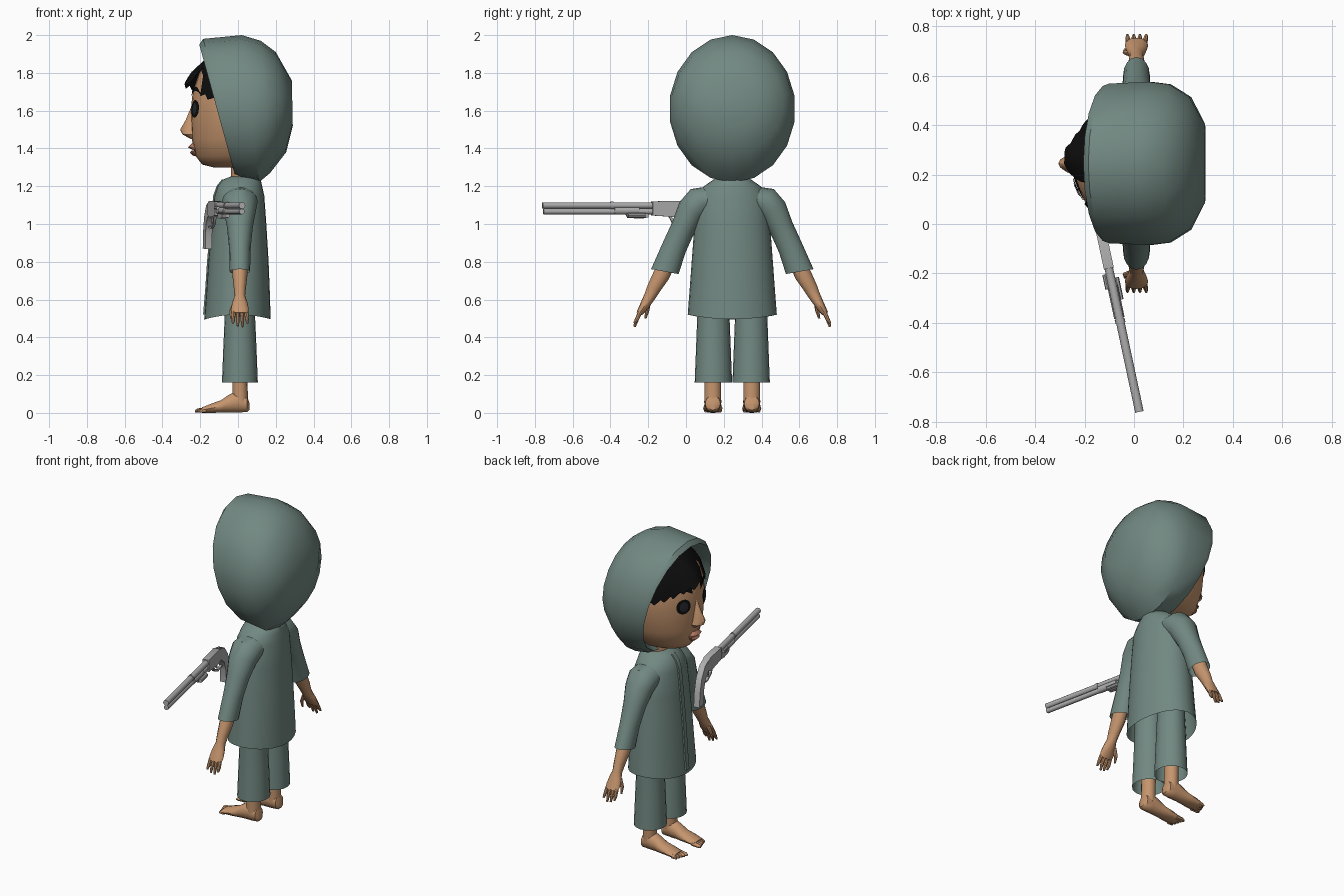
import bpy, bmesh, math
from mathutils import Vector as V

if "Cube" in bpy.data.objects:
    bpy.data.objects.remove(bpy.data.objects["Cube"])

CY = 0.245  # body centre line; the figure looks toward -x


def material(name, rgb):
    m = bpy.data.materials.new(name)
    m.diffuse_color = (*rgb, 1)
    m.use_nodes = True
    m.node_tree.nodes["Principled BSDF"].inputs["Base Color"].default_value = m.diffuse_color
    return m


CLOTH = material("grey green cloth", (0.17, 0.25, 0.225))
SKIN = material("tan skin", (0.56, 0.30, 0.155))
LIP = material("lip", (0.42, 0.18, 0.11))
HAIR = material("black hair", (0.004, 0.004, 0.004))
IRIS = material("dark iris", (0.018, 0.022, 0.028))
METAL = material("grey metal", (0.42, 0.42, 0.42))


def make(name, verts, faces, mat, angle=40):
    me = bpy.data.meshes.new(name)
    me.from_pydata([tuple(v) for v in verts], [], faces)
    bm = bmesh.new()
    bm.from_mesh(me)
    bmesh.ops.recalc_face_normals(bm, faces=bm.faces)
    bm.to_mesh(me)
    bm.free()
    me.materials.append(mat)
    ob = bpy.data.objects.new(name, me)
    bpy.context.collection.objects.link(ob)
    bpy.ops.object.select_all(action='DESELECT')
    ob.select_set(True)
    bpy.context.view_layer.objects.active = ob
    bpy.ops.object.shade_smooth_by_angle(angle=math.radians(angle))
    return ob


def grid(name, rows, mat, caps=(), closed=True, angle=40):
    """Skin a list of point rows; caps close the first (0) or last (1) row."""
    n, m = len(rows[0]), len(rows)
    faces = [(r * n + i, r * n + (i + 1) % n, (r + 1) * n + (i + 1) % n, (r + 1) * n + i)
             for r in range(m - 1) for i in range(n if closed else n - 1)]
    if 0 in caps:
        faces.append(tuple(range(n)))
    if 1 in caps:
        faces.append(tuple(range((m - 1) * n, m * n)))
    return make(name, [p for row in rows for p in row], faces, mat, angle)


def loft(name, rings, mat, n=16, caps=(0, 1), angle=40):
    """Rings are (centre, axis u, axis v) ellipses."""
    rows = []
    for c, u, v in rings:
        ts = [2 * math.pi * i / n for i in range(n)]
        rows.append([V(c) + V(u) * math.cos(t) + V(v) * math.sin(t) for t in ts])
    return grid(name, rows, mat, caps, True, angle)


def flat_rings(data, y=CY):
    """Horizontal rings from (x, z, rx, ry)."""
    return [((x, y, z), (rx, 0, 0), (0, ry, 0)) for x, z, rx, ry in data]


# ---- hood: tilted rings from inside the opening round to the back
hood = [(-0.02, 1.88, 0.05, 1.32, 0.27), (-0.165, 1.93, 0.0, 1.27, 0.295),
        (-0.205, 1.95, -0.015, 1.255, 0.318), (-0.185, 1.98, 0.02, 1.235, 0.328),
        (0.02, 2.0, 0.11, 1.22, 0.335), (0.12, 1.97, 0.17, 1.27, 0.325),
        (0.2, 1.91, 0.255, 1.38, 0.272), (0.285, 1.76, 0.29, 1.52, 0.16)]
loft("hood", [(((a + c) / 2, CY, (b + d) / 2), ((a - c) / 2, 0, (b - d) / 2), (0, w, 0))
              for a, b, c, d, w in hood], CLOTH, 18, (1,), 35)

# ---- head: z, front reach, back reach, half width
HEAD = [(1.30, .13, .02, .06), (1.315, .19, .08, .13), (1.36, .225, .13, .18),
        (1.45, .245, .18, .225), (1.6, .25, .22, .25), (1.7, .24, .22, .25),
        (1.8, .205, .2, .225), (1.9, .12, .15, .15), (1.95, .03, .06, .05)]


def on_head(a, z, off=0.0):
    """Point on the head at angle a from straight ahead."""
    z = min(max(z, 1.30), 1.95)
    for p, q in zip(HEAD, HEAD[1:]):
        if z <= q[0]:
            break
    f, b, w = (p[k] + (q[k] - p[k]) * (z - p[0]) / (q[0] - p[0]) for k in (1, 2, 3))
    reach = f if math.cos(a) > 0 else b
    return V((-(reach + off) * math.cos(a), CY + (w + off) * math.sin(a), z))


ring = [2 * math.pi * i / 28 for i in range(28)]
grid("head", [[on_head(a, h[0]) for a in ring] for h in HEAD], SKIN, (0, 1))
loft("neck", flat_rings([(0.03, 1.18, .07, .08), (0.03, 1.36, .065, .075)]), SKIN)
loft("nose", flat_rings([(-.24, 1.62, .008, .012), (-.245, 1.55, .032, .024),
                         (-.248, 1.50, .058, .033), (-.245, 1.475, .05, .042),
                         (-.235, 1.45, .015, .025)]), SKIN, 12)
loft("upper_lip", flat_rings([(-.235, 1.425, .012, .025), (-.235, 1.405, .03, .05),
                              (-.23, 1.393, .012, .055)]), LIP, 12)
loft("lower_lip", flat_rings([(-.23, 1.39, .015, .05), (-.23, 1.377, .025, .04),
                              (-.225, 1.36, .01, .02)]), LIP, 12)


def disc(name, a0, z0, da, dz, off, mat):
    rows = [[on_head(a0 + k * da * math.cos(t), z0 + k * dz * math.sin(t), off) for t in ring]
            for k in (0.02, 0.6, 1)]
    grid(name, rows, mat, (0,))


for s, side in ((1, "right"), (-1, "left")):
    disc(side + "_eye", s * .43, 1.61, .19, .046, .005, HAIR)
    disc(side + "_iris", s * .43, 1.61, .11, .032, .008, IRIS)
    # eyebrow: thin arched strip
    cols = [k / 8 for k in range(9)]
    grid(side + "_eyebrow",
         [[on_head(s * (.16 + .55 * k), 1.675 + .03 * math.sin(math.pi * k) + h * (1.1 - k), .008)
           for k in cols] for h in (0, .032)], HAIR, (), False)


# ---- hair: shell over the head with a ragged fringe parted on one side
def hair_edge(i, a):
    if abs(a) > 1.5:
        return 1.38
    jag = (0, .022, .01)[i % 3]
    if -.62 < a < -.22:
        return 1.82 - .3 * abs(a + .42) + jag
    return 1.735 - .085 * min(abs(a), 1.3) + jag


angles = [-math.pi + 2 * math.pi * i / 84 for i in range(84)]
rows = []
for k in range(8):
    t, row = k / 7, []
    for i, a in enumerate(angles):
        flare = .045 * math.exp(-(a - .08) ** 2 / .08) * t
        row.append(on_head(a, 1.94 + (hair_edge(i, a) - 1.94) * t, .014 + flare))
    rows.append(row)
grid("hair", rows, HAIR, (0,))

# ---- tunic body with a curved hem, and front placket
TUNIC = [(.03, 1.255, .06, .07), (.02, 1.235, .10, .10), (.01, 1.20, .118, .15),
         (.007, 1.15, .132, .185), (.005, 1.0, .145, .20), (.002, .8, .16, .215),
         (0, .65, .168, .226), (-.003, .52, .176, .236)]
tunic = loft("tunic", flat_rings(TUNIC), CLOTH, 28, (0,))
for v in tunic.data.vertices:
    if v.co.z < .53:
        v.co.z -= .025 * (v.co.x / .176) ** 2
grid("placket", [[(x - rx - d, CY + y, z) for y, d in ((-.018, -.004), (-.015, .006), (.015, .006), (.018, -.004))]
                 for x, z, rx, ry in TUNIC[1:]], CLOTH, (), False)

for s, side in ((1, "right"), (-1, "left")):
    def Y(o):
        return CY + s * o

    # sleeve, open at the cuff
    sleeve = [(.10, 1.13, .09, .02, .07), (.165, 1.12, .095, .055, .065), (.215, 1.07, .085, .065, .045),
              (.26, .98, .068, .058, .03), (.31, .87, .057, .062, .022), (.357, .748, .054, .073, .013)]
    loft(side + "_sleeve", [((.01, Y(o), z), (rx, 0, 0), (0, s * u, w)) for o, z, rx, u, w in sleeve],
         CLOTH, 16, (0,))
    # forearm and palm
    arm = [(.335, .82, .04, .04), (.375, .73, .04, .04), (.415, .66, .032, .033), (.435, .62, .028, .028),
           (.455, .585, .04, .024), (.475, .55, .047, .02), (.492, .525, .044, .015)]
    loft(side + "_forearm", [((.01, Y(o), z), (rx, 0, 0), (0, s * ry, ry * .5)) for o, z, rx, ry in arm], SKIN, 12)
    # fingers and thumb
    for i, tip in enumerate((.475, .46, .455, .475)):
        x = .01 + (i - 1.5) * .022
        loft(f"{side}_finger_{i + 1}",
             [((x, Y(.487), .535), (.011, 0, 0), (0, s * .011, .005)),
              ((x * 1.1, Y(.505), .495), (.010, 0, 0), (0, s * .010, .004)),
              ((x * 1.15, Y(.518), tip), (.006, 0, 0), (0, s * .006, .002))], SKIN, 8)
    loft(side + "_thumb", [((-.015, Y(.445), .585), (.014, 0, 0), (0, .014, 0)),
                           ((-.035, Y(.45), .54), (.011, 0, 0), (0, .011, 0)),
                           ((-.036, Y(.46), .50), (.006, 0, 0), (0, .006, 0))], SKIN, 8)
    # trouser leg, open at the bottom
    loft(side + "_trouser_leg", flat_rings([(.01, .72, .08, .085), (.01, .52, .08, .085),
                                            (.01, .34, .088, .092), (.01, .16, .095, .099)], Y(.1)),
         CLOTH, 20, (0,))
    # ankle, foot, toes
    loft(side + "_ankle", flat_rings([(.01, .32, .045, .05), (.01, .16, .04, .045), (.012, .05, .042, .045)], Y(.103)),
         SKIN, 14)
    foot = [(.06, .035, .022, .02), (.048, .048, .04, .044), (.0, .06, .046, .06), (-.05, .048, .044, .048),
            (-.09, .034, .047, .034), (-.14, .025, .051, .025), (-.19, .015, .048, .015)]
    loft(side + "_foot", [((x, Y(.103), z), (0, hw, 0), (0, 0, hh)) for x, z, hw, hh in foot], SKIN, 14)
    for i in range(5):
        y, tip, r = Y(.067 + i * .0185), -.228 + i * .006, .013 - i * .001
        loft(f"{side}_toe_{i + 1}", [((-.17, y, .016), (0, r, 0), (0, 0, .015)),
                                     ((tip + .012, y, .012), (0, r, 0), (0, 0, .011)),
                                     ((tip, y, .009), (0, r * .6, 0), (0, 0, .006))], SKIN, 8)


# ---- rifle: laid along a slanted line, positioned by y
def G(y, z, side=0.0):
    return V((-.14 - .213 * y + side, y + side * .2, z))


def rod(name, y0, y1, z, r, side=0.0, n=12):
    loft(name, [(G(y, z, side), (r, r * .21, 0), (0, 0, r)) for y in (y0, y1)], METAL, n)


def block(name, outline, half):
    """Flat outline of (y, z) points extruded sideways."""
    grid(name, [[G(y, z, w) for y, z in outline] for w in (-half, half)], METAL, (0, 1))


rod("barrel", -.76, -.15, 1.098, .017)
rod("magazine_tube", -.755, -.17, 1.066, .015)
rod("barrel_band", -.40, -.385, 1.098, .02)
rod("fore_grip", -.38, -.25, 1.07, .021)
rod("side_bolt", -.26, -.20, 1.085, .009, -.022, 8)
rod("side_knob", -.31, -.22, 1.045, .012, .02, 8)
block("receiver", [(-.18, 1.12), (-.02, 1.122), (.02, 1.10), (.02, 1.055), (-.03, 1.035), (-.18, 1.045)], .02)
block("under_lug", [(-.32, 1.055), (-.2, 1.055), (-.2, 1.035), (-.24, 1.028), (-.31, 1.033)], .012)
block("trigger_guard", [(-.095, 1.045), (-.08, 1.045), (-.06, 1.005), (-.01, .985), (.045, .99),
                        (.04, .98), (-.015, .975), (-.07, .998)], .007)
block("trigger", [(-.04, 1.04), (-.025, 1.04), (-.022, 1.0), (-.03, 1.0)], .005)
block("stock", [(0, 1.115), (.05, 1.10), (.10, 1.04), (.125, .96), (.135, .87), (.07, .868),
                (.068, .95), (.045, 1.01), (0, 1.045)], .018)
